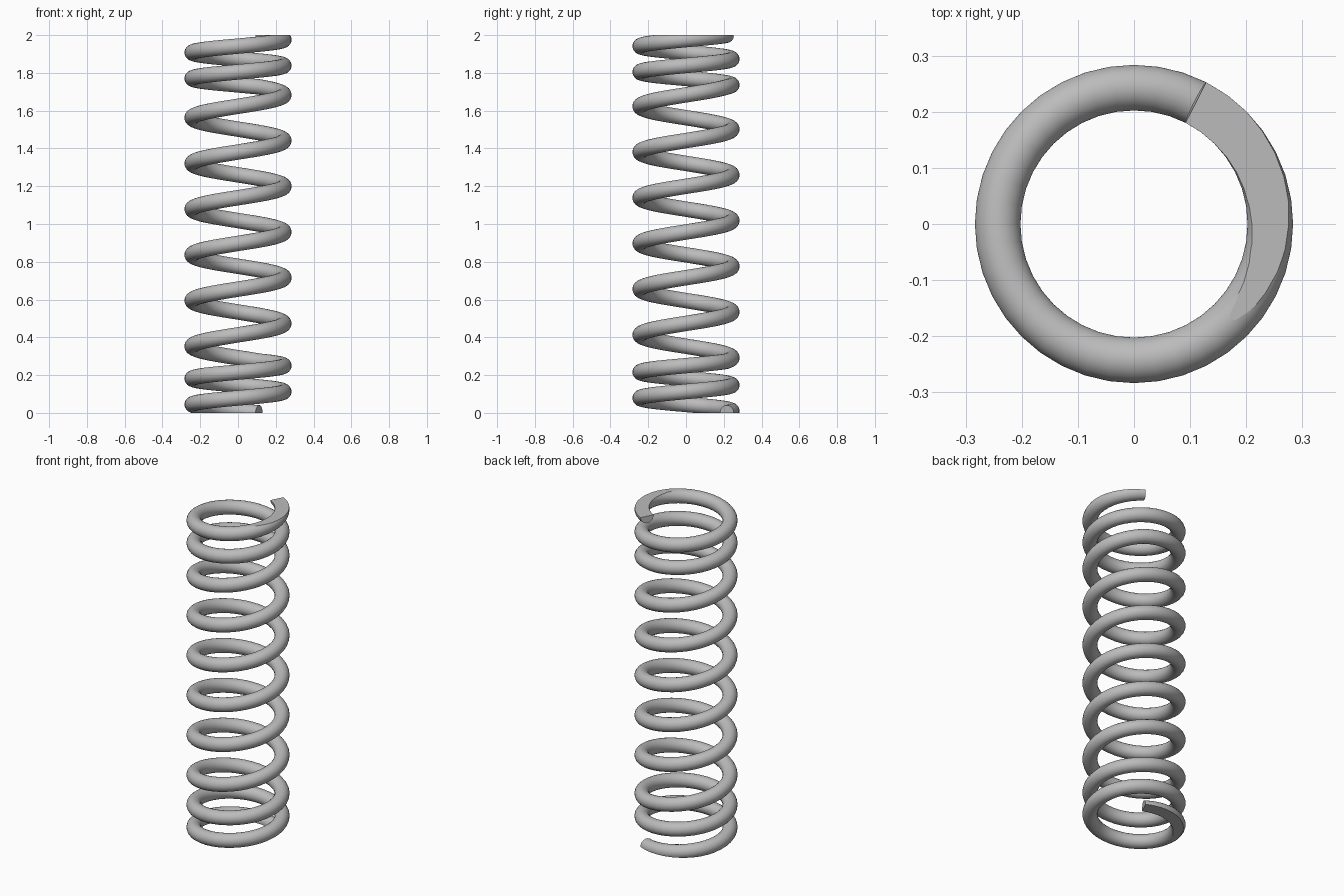
import bpy, bmesh
from math import radians, sin, cos, pi
from mathutils import Vector

cube = bpy.data.objects.get("Cube")
if cube:
    bpy.data.objects.remove(cube, do_unlink=True)

HEIGHT = 2.0
COIL_R, WIRE_R = 0.243, 0.041
TURNS, START = 10, radians(63)
END_PITCH, END_TURNS = 0.137, 2          # closer coils at both ends
STEPS, SIDES = 40, 20                    # per turn, around the wire
MID_PITCH = (HEIGHT - 2 * END_PITCH * END_TURNS) / (TURNS - 2 * END_TURNS)


def rise(t):
    """Height of the wire centre after t turns."""
    low = min(t, END_TURNS)
    high = max(t - (TURNS - END_TURNS), 0)
    return END_PITCH * (low + high) + MID_PITCH * (t - low - high)


def centre(t):
    a = START + 2 * pi * t
    return Vector((COIL_R * cos(a), COIL_R * sin(a), rise(t)))


# Sweep a circle along the helix
bm = bmesh.new()
rings = []
for i in range(TURNS * STEPS + 1):
    t = i / STEPS
    p = centre(t)
    tangent = (centre(t + 0.01) - centre(t - 0.01)).normalized()
    out = Vector((p.x, p.y, 0)).normalized()
    up = out.cross(tangent)
    ring = []
    for k in range(SIDES):
        a = 2 * pi * (k + 0.5) / SIDES
        ring.append(bm.verts.new(p + WIRE_R * (cos(a) * out + sin(a) * up)))
    rings.append(ring)

for r0, r1 in zip(rings, rings[1:]):
    for k in range(SIDES):
        n = (k + 1) % SIDES
        bm.faces.new((r0[k], r0[n], r1[n], r1[k])).smooth = True

# Wire ends
flats = [bm.faces.new(rings[0]), bm.faces.new(rings[-1])]

# Grind the bottom and the top flat
for z, direction in ((0, -1), (HEIGHT, 1)):
    cut = bmesh.ops.bisect_plane(
        bm, geom=bm.verts[:] + bm.edges[:] + bm.faces[:], dist=1e-6,
        plane_co=(0, 0, z), plane_no=(0, 0, direction), clear_outer=True)
    edges = [g for g in cut["geom_cut"] if isinstance(g, bmesh.types.BMEdge)]
    flats += bmesh.ops.edgeloop_fill(bm, edges=edges)["faces"]

bmesh.ops.recalc_face_normals(bm, faces=bm.faces[:])
for face in flats:
    if face.is_valid:
        face.smooth = False
        for edge in face.edges:
            edge.smooth = False

mesh = bpy.data.meshes.new("coil_spring")
bm.to_mesh(mesh)
bm.free()
spring = bpy.data.objects.new("coil_spring", mesh)
bpy.context.collection.objects.link(spring)

# Plain grey steel
steel = bpy.data.materials.new("grey_steel")
steel.use_nodes = True
colour = (0.5, 0.5, 0.5, 1)
steel.diffuse_color = colour
steel.node_tree.nodes["Principled BSDF"].inputs["Base Color"].default_value = colour
mesh.materials.append(steel)
